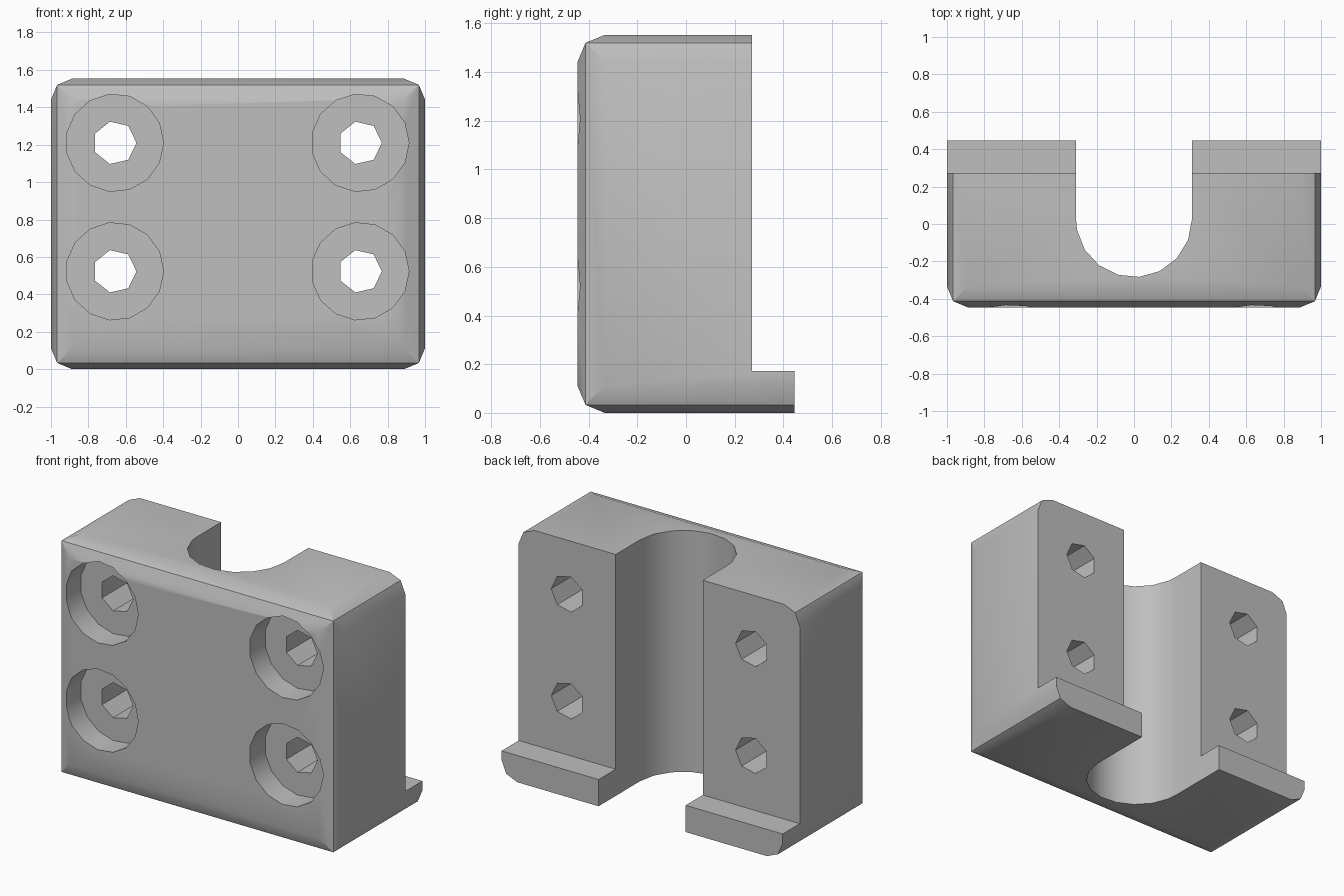
import bpy, bmesh
from math import sin, cos, pi, radians

HALF_Y, HEIGHT = 0.446, 1.553
BEVEL, MID = 0.112, 0.033          # edge rounding: full inset and middle inset
BACK_Y, LIP_Z = 0.272, 0.172       # step that forms the rear lip

cube = bpy.data.objects.get("Cube")
if cube:
    bpy.data.objects.remove(cube, do_unlink=True)

grey = bpy.data.materials.new("plain_grey")
grey.use_nodes = True
colour = (0.52, 0.52, 0.52, 1)
grey.diffuse_color = colour
grey.node_tree.nodes["Principled BSDF"].inputs["Base Color"].default_value = colour


def add_object(name, bm):
    bmesh.ops.recalc_face_normals(bm, faces=bm.faces)
    mesh = bpy.data.meshes.new(name)
    bm.to_mesh(mesh)
    bm.free()
    mesh.materials.append(grey)
    obj = bpy.data.objects.new(name, mesh)
    bpy.context.collection.objects.link(obj)
    return obj


def prism(name, points, offset):
    """Closed solid made by pushing a flat outline along offset."""
    bm = bmesh.new()
    face = bm.faces.new([bm.verts.new(p) for p in points])
    result = bmesh.ops.extrude_face_region(bm, geom=[face], use_keep_orig=True)
    verts = [v for v in result["geom"] if isinstance(v, bmesh.types.BMVert)]
    bmesh.ops.translate(bm, verts=verts, vec=offset)
    return add_object(name, bm)


def cut(target, cutter):
    cutter.hide_render = True
    mod = target.modifiers.new("cut", "BOOLEAN")
    mod.operation = "DIFFERENCE"
    mod.solver = "EXACT"
    mod.object = cutter
    bpy.ops.object.select_all(action="DESELECT")
    bpy.context.view_layer.objects.active = target
    target.select_set(True)
    bpy.ops.object.modifier_apply(modifier=mod.name)
    bpy.data.objects.remove(cutter, do_unlink=True)


# Block with mitred two-step edges on every side but the back
bm = bmesh.new()
a, b = BEVEL, MID
for side in (-1, 1):
    for top in (False, True):
        def corner(dx, y, dz):
            bm.verts.new((side * (1 - dx), y, HEIGHT - dz if top else dz))
        for dx, dy, dz in ((a, a, 0), (a, 0, a), (0, a, a), (b, b, b)):
            corner(dx, dy - HALF_Y, dz)
        for dx, dz in ((a, 0), (b, b), (0, a)):
            corner(dx, HALF_Y, dz)
bmesh.ops.convex_hull(bm, input=bm.verts)
bmesh.ops.dissolve_limit(bm, angle_limit=radians(1), verts=bm.verts, edges=bm.edges)
block = add_object("clamp_block", bm)

# Step above the rear lip
cut(block, prism("step_cutter",
                 [(-2, BACK_Y, LIP_Z), (2, BACK_Y, LIP_Z), (2, 1, LIP_Z), (-2, 1, LIP_Z)],
                 (0, 0, 2)))

# Round-bottomed vertical channel, open to the back
r, cy = 0.31, 0.026
outline = [(r, 1, -1), (-r, 1, -1), (-r, cy, -1)]
outline += [(r * cos(t), cy - r * sin(t), -1) for t in (2 * pi * i / 17 for i in range(8, -1, -1))]
cut(block, prism("channel_cutter", outline, (0, 0, 4)))

# Four bolt holes with counterbores in the front
for x in (-0.659, 0.653):
    for z in (0.523, 1.21):
        for sides, radius, depth in ((15, 0.261, 0.155), (7, 0.116, 2)):
            ring = [(x + radius * cos(2 * pi * i / sides), -1,
                     z + radius * sin(2 * pi * i / sides)) for i in range(sides)]
            cut(block, prism("bolt_cutter", ring, (0, 1 - HALF_Y + depth, 0)))

bpy.ops.object.select_all(action="DESELECT")
bpy.context.view_layer.objects.active = block
block.select_set(True)
bpy.ops.object.shade_smooth_by_angle(angle=radians(30))
